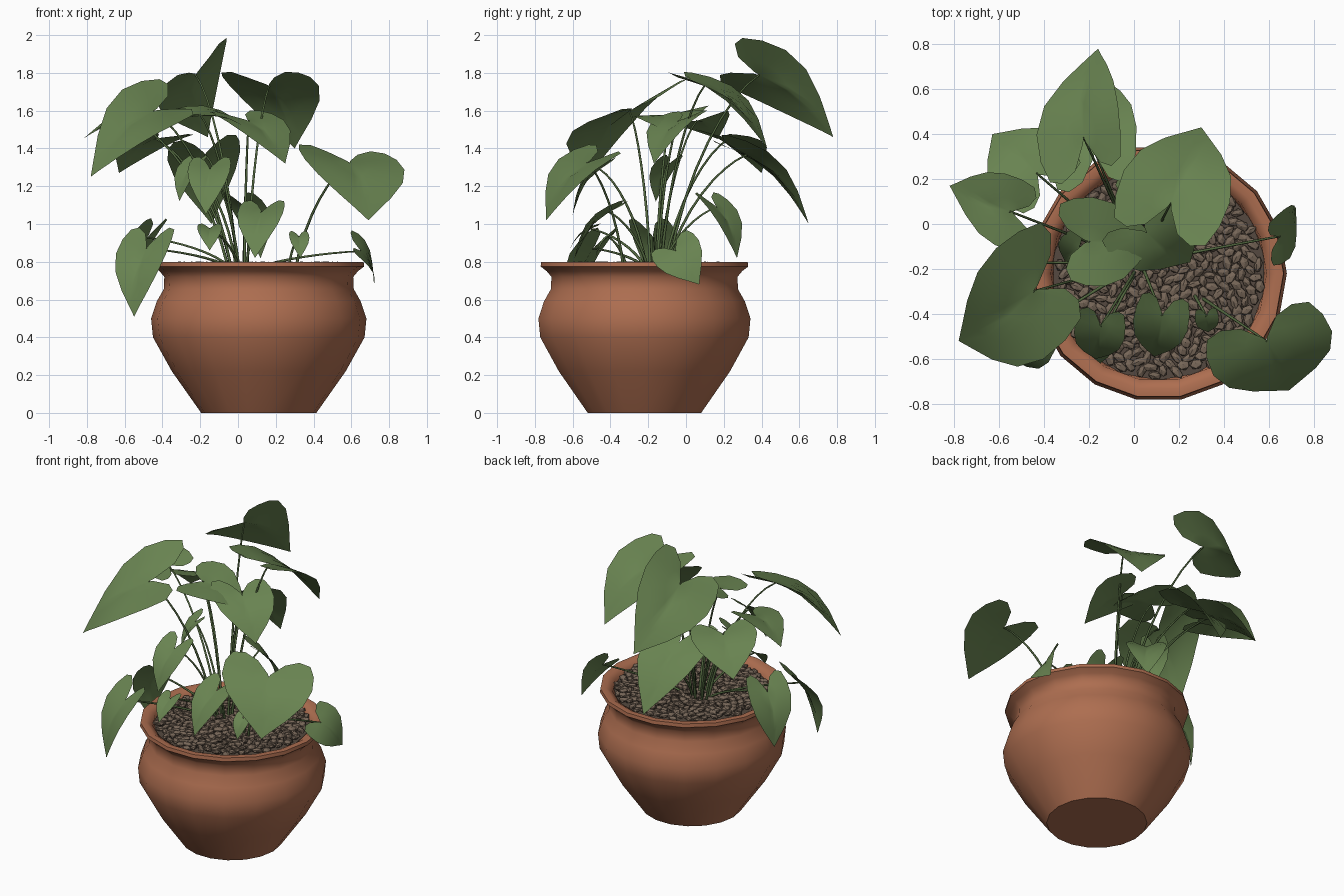
import bpy, bmesh, math, random
from mathutils import Vector, Matrix

random.seed(4)
if "Cube" in bpy.data.objects:
    bpy.data.objects.remove(bpy.data.objects["Cube"])


def material(name, rgb):
    m = bpy.data.materials.new(name)
    m.use_nodes = True
    m.diffuse_color = (*rgb, 1)
    bsdf = m.node_tree.nodes["Principled BSDF"]
    bsdf.inputs["Base Color"].default_value = (*rgb, 1)
    bsdf.inputs["Roughness"].default_value = 0.8
    return m


TERRACOTTA = material("terracotta", (0.42, 0.155, 0.08))
LEAF = material("leaf green", (0.14, 0.228, 0.082))
STEM = material("stem green", (0.085, 0.14, 0.05))
STONE = material("pebble brown", (0.185, 0.135, 0.098))
SOIL = material("dark soil", (0.09, 0.066, 0.05))

POT = Vector((0.11, -0.22, 0))
UP = Vector((0, 0, 1))


def make_active(ob):
    bpy.ops.object.select_all(action="DESELECT")
    ob.select_set(True)
    bpy.context.view_layer.objects.active = ob


def finish(name, bm, mat, angle=0):
    mesh = bpy.data.meshes.new(name)
    bm.to_mesh(mesh)
    bm.free()
    ob = bpy.data.objects.new(name, mesh)
    bpy.context.collection.objects.link(ob)
    mesh.materials.append(mat)
    if angle:
        make_active(ob)
        bpy.ops.object.shade_smooth_by_angle(angle=math.radians(angle))


# Pot: lathed profile with a short neck and a rounded, flared rim
profile = [(0, 0), (0.305, 0), (0.46, 0.22), (0.56, 0.4), (0.57, 0.5), (0.54, 0.59),
           (0.503, 0.655), (0.5, 0.72), (0.525, 0.75), (0.558, 0.775), (0.555, 0.798),
           (0.52, 0.8), (0.48, 0.775), (0.47, 0.68)]
bm = bmesh.new()
verts = [bm.verts.new((r, 0, z)) for r, z in profile]
edges = [bm.edges.new(pair) for pair in zip(verts, verts[1:])]
bmesh.ops.spin(bm, geom=verts + edges, cent=(0, 0, 0), axis=UP,
               angle=2 * math.pi, steps=18)
bmesh.ops.remove_doubles(bm, verts=bm.verts, dist=0.0005)
bmesh.ops.recalc_face_normals(bm, faces=bm.faces)
bmesh.ops.translate(bm, verts=bm.verts, vec=POT)
finish("pot", bm, TERRACOTTA, 52)

# Soil disc and a layer of loose pebbles
bm = bmesh.new()
bmesh.ops.create_circle(bm, cap_ends=True, segments=18, radius=0.475,
                        matrix=Matrix.Translation(POT + UP * 0.765))
finish("soil", bm, SOIL)

bm = bmesh.new()
COUNT = 360
GOLDEN_ANGLE = math.pi * (3 - math.sqrt(5))
for i in range(COUNT):
    r = 0.455 * math.sqrt((i + 0.5) / COUNT)
    a = i * GOLDEN_ANGLE
    place = POT + Vector((r * math.cos(a), r * math.sin(a), random.uniform(0.772, 0.788)))
    turn = Matrix.Rotation(random.uniform(0, math.tau), 4, "Z") @ \
        Matrix.Rotation(random.uniform(-0.5, 0.5), 4, "X")
    size = Matrix.Diagonal((random.uniform(0.028, 0.04), random.uniform(0.018, 0.025), 0.015, 1))
    bmesh.ops.create_icosphere(bm, subdivisions=1, radius=1,
                               matrix=Matrix.Translation(place) @ turn @ size)
finish("pebbles", bm, STONE)

# Half outline of a heart-shaped blade: along the midrib, sideways
HALF = [(0.2, 0.03), (0.04, 0.3), (-0.03, 0.6), (0, 0.86), (0.14, 0.98), (0.33, 1),
        (0.54, 0.85), (0.74, 0.53), (0.89, 0.22)]
OUTLINE = HALF + [(1, 0)] + [(u, -v) for u, v in reversed(HALF)]
STALK_U = 0.24


def blade(name, left, right, tip):
    """Arched heart blade between two lobe ends and a tip; returns where its stalk joins."""
    base = (left + right) / 2
    axis, side = tip - base, (right - left) / 1.82
    normal = axis.cross(side).normalized()
    if normal.z < 0:
        normal.negate()
        side.negate()
    length = axis.length

    def point(u, v):
        lift = 0.14 * math.sin(math.pi * max(u, 0)) + 0.07 * (abs(v) - 0.8) * (1 - u)
        return base + axis * u + side * v + normal * length * lift

    bm = bmesh.new()
    centre = bm.verts.new(point(STALK_U, 0))
    rings = [[bm.verts.new(point(STALK_U + (u - STALK_U) * t, v * t)) for u, v in OUTLINE]
             for t in (0.35, 0.7, 1)]
    for k in range(len(OUTLINE) - 1):
        # Wound so that the upper side faces outward
        bm.faces.new((centre, rings[0][k + 1], rings[0][k]))
        for inner, outer in zip(rings, rings[1:]):
            bm.faces.new((inner[k], inner[k + 1], outer[k + 1], outer[k]))
    finish(name, bm, LEAF, 50)
    return point(STALK_U, 0)


# Broad tilted leaves: the two lobe ends, then the tip
BROAD = {
    "top_back_leaf": ((-0.38, 0.18, 1.74), (-0.05, 0.3, 1.99), (-0.16, 0.78, 1.46)),
    "upper_back_leaf": ((-0.1, 0.03, 1.8), (0.33, -0.1, 1.8), (0.3, 0.43, 1.4)),
    "big_side_leaf": ((-0.42, 0.02, 1.77), (-0.23, -0.43, 1.57), (-0.78, -0.52, 1.25)),
    "outer_side_leaf": ((-0.44, 0.17, 1.58), (-0.48, -0.12, 1.52), (-0.82, 0.17, 1.45)),
    "back_side_leaf": ((-0.5, 0.04, 1.5), (-0.23, 0.28, 1.47), (-0.63, 0.4, 1.27)),
    "lower_back_leaf": ((-0.35, 0.15, 1.43), (0, 0.22, 1.47), (-0.14, 0.65, 1)),
    "middle_leaf": ((-0.33, 0.1, 1.61), (-0.28, -0.26, 1.56), (0.1, -0.06, 1.47)),
    "front_upper_leaf": ((-0.15, -0.08, 1.59), (0.12, 0.12, 1.6), (0.25, -0.17, 1.32)),
    "big_front_leaf": ((0.31, -0.52, 1.42), (0.79, -0.34, 1.37), (0.69, -0.74, 1.02)),
    "rim_leaf": ((0.62, -0.19, 0.84), (0.6, 0.01, 0.97), (0.72, 0.07, 0.68)),
}

# Small drooping leaves, level from side to side: base and tip
SMALL = {
    "low_back_leaf": ((0, 0.11, 1.16), (0.12, 0.27, 0.82)),
    "hanging_side_leaf": ((-0.43, -0.2, 1.02), (-0.56, -0.13, 0.6)),
    "hanging_front_leaf": ((-0.45, -0.43, 0.97), (-0.55, -0.6, 0.51)),
    "front_leaf": ((-0.14, -0.39, 1.35), (-0.17, -0.6, 1.05)),
    "small_front_leaf": ((-0.15, -0.46, 1), (-0.15, -0.62, 0.86)),
    "low_front_leaf": ((0.14, -0.33, 1.12), (0.09, -0.59, 0.82)),
    "tiny_leaf": ((0.32, -0.38, 0.96), (0.33, -0.48, 0.82)),
    "inner_leaf": ((-0.21, -0.07, 1.36), (-0.31, -0.16, 1.12)),
}

stalk_ends = [blade(name, *map(Vector, corners)) for name, corners in BROAD.items()]
for name, ends in SMALL.items():
    base, tip = map(Vector, ends)
    axis = tip - base
    half = axis.cross(UP).normalized() * axis.length * 0.28
    stalk_ends.append(blade(name, base - half, base + half, tip))

# Stalks: one arching tube from a crown to each blade
curve = bpy.data.curves.new("stems", "CURVE")
curve.dimensions = "3D"
curve.bevel_depth = 0.008
curve.bevel_resolution = 1
curve.resolution_u = 8
MAIN_CROWN = Vector((0.03, -0.17, 0.77))
SIDE_CROWN = Vector((0.26, -0.3, 0.77))
for end in stalk_ends:
    crown = SIDE_CROWN if end.x > 0.2 and end.y < -0.3 else MAIN_CROWN
    out = end - crown
    rise, out.z = out.z, 0
    start = crown + out * 0.14
    spline = curve.splines.new("BEZIER")
    spline.bezier_points.add(1)
    a, b = spline.bezier_points
    a.co, b.co = start, end
    a.handle_left = start - UP * 0.1
    a.handle_right = start + out * 0.15 + UP * rise * 0.5
    b.handle_left = end - out * 0.3 - UP * rise * 0.1
    b.handle_right = end + out * 0.1
    b.radius = 0.6
stems = bpy.data.objects.new("stems", curve)
bpy.context.collection.objects.link(stems)
curve.materials.append(STEM)
make_active(stems)
bpy.ops.object.convert(target="MESH")
